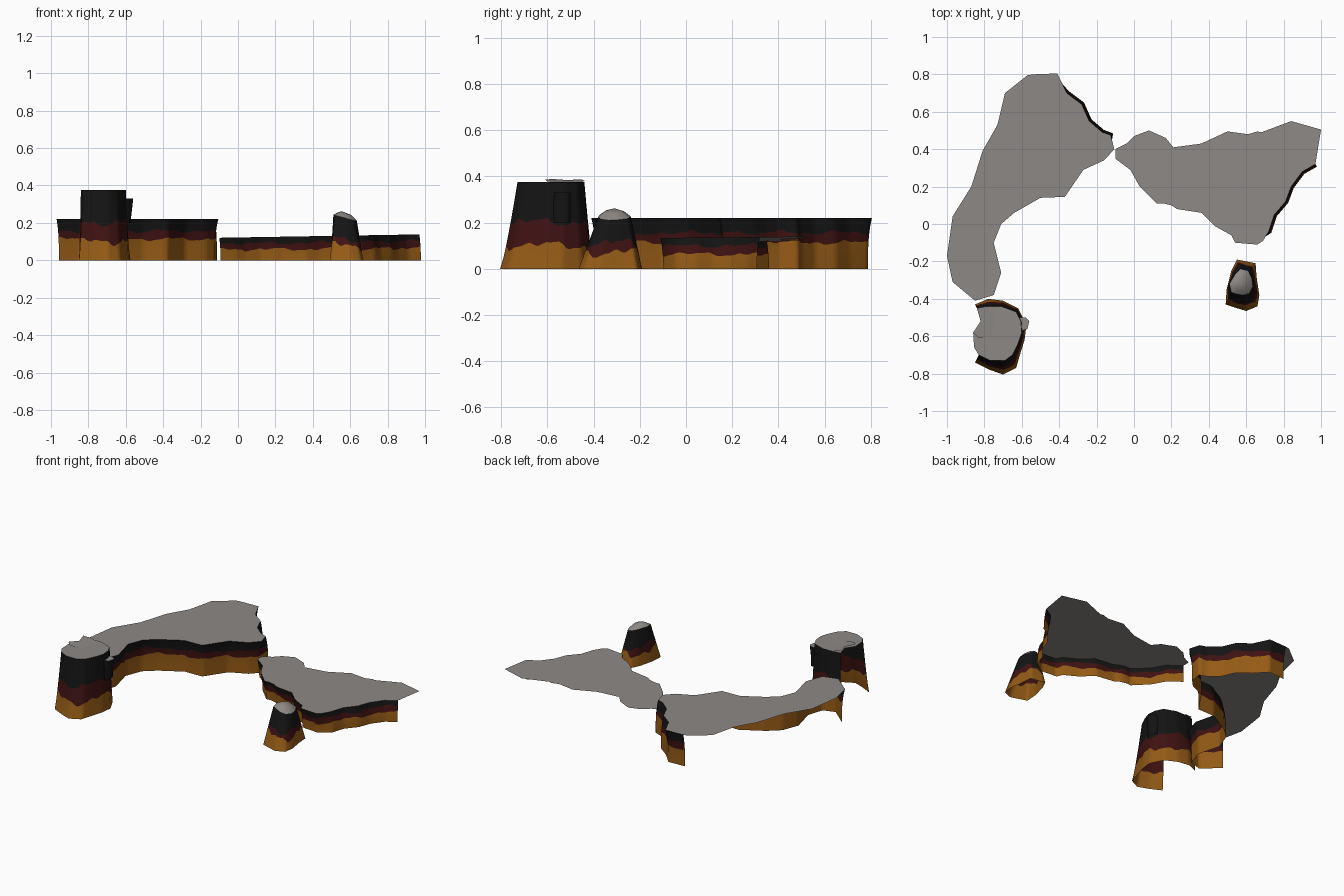
import bpy, bmesh, math
from mathutils import Vector

if "Cube" in bpy.data.objects:
    bpy.data.objects.remove(bpy.data.objects["Cube"])


def colour(name, rgb):
    m = bpy.data.materials.new(name)
    m.diffuse_color = (*rgb, 1)
    m.use_nodes = True
    m.node_tree.nodes["Principled BSDF"].inputs["Base Color"].default_value = m.diffuse_color
    return m


GREY = colour("grey_stone", (0.27, 0.25, 0.235))
ORANGE = colour("ochre_rock", (0.30, 0.105, 0.008))
RED = colour("dark_red_rock", (0.05, 0.006, 0.006))
BLACK = colour("black_rock", (0.007, 0.007, 0.007))


def finish(name, bm, mats, smooth=True):
    me = bpy.data.meshes.new(name)
    bm.to_mesh(me)
    bm.free()
    for m in mats:
        me.materials.append(m)
    ob = bpy.data.objects.new(name, me)
    bpy.context.collection.objects.link(ob)
    for p in me.polygons:
        p.use_smooth = smooth
    return ob


def sheet(name, pts, zf):
    """Flat stone top from an outline."""
    bm = bmesh.new()
    bm.faces.new([bm.verts.new((x, y, zf(x))) for x, y in pts])
    return finish(name, bm, [GREY], False)


def wave(s, k):
    return (math.sin(17 * s + k) + 0.7 * math.sin(41 * s + 2 * k) + 0.4 * math.sin(83 * s)) / 2.1


def cliff(name, base, top, zf, ochre, red, wobble, power, closed=False):
    """Banded rock wall lofted from a base path to a top path."""
    n = len(base)
    cols, s = [], 0.0
    for i in range(n if closed else n - 1):
        j = (i + 1) % n
        b0, b1, t0, t1 = (Vector(p) for p in (base[i], base[j], top[i], top[j]))
        length = max((t1 - t0).length, (b1 - b0).length)
        steps = max(2, round(length / 0.02))
        for k in range(steps):
            cols.append((b0.lerp(b1, k / steps), t0.lerp(t1, k / steps), s + length * k / steps))
        s += length
    if not closed:
        cols.append((Vector(base[-1]), Vector(top[-1]), s))
    bm = bmesh.new()
    grid = []
    for b, t, s in cols:
        o = ochre + wobble * wave(s, 1.0)
        r = max(o + 0.05, red + wobble * wave(s, 2.3))
        col = []
        for f in (0, o / 2, o, r, (r + 1) / 2, (r + 3) / 4, 1):
            p = b.lerp(t, f ** power)
            col.append(bm.verts.new((p.x, p.y, f * zf(t.x))))
        grid.append(col)
    pairs = list(zip(grid, grid[1:]))
    if closed:
        pairs.append((grid[-1], grid[0]))
    for a, c in pairs:
        for k, m in enumerate((0, 0, 1, 2, 2, 2)):
            f = bm.faces.new((a[k], c[k], c[k + 1], a[k + 1]))
            f.material_index = m
    return finish(name, bm, [ORANGE, RED, BLACK])


def shifted(pts, offs):
    """Move each point of an open anticlockwise path outwards."""
    out = []
    for i, (x, y) in enumerate(pts):
        a, b = pts[max(i - 1, 0)], pts[min(i + 1, len(pts) - 1)]
        d = Vector((b[0] - a[0], b[1] - a[1])).normalized()
        out.append((x + d.y * offs[i], y - d.x * offs[i]))
    return out


# High plateau: walls on the inner and north-east sides, open at the back
high_wall = [(-.97, -.31), (-.85, -.41), (-.75, -.38), (-.71, -.26), (-.75, -.10), (-.71, 0),
             (-.64, .06), (-.5, .14), (-.37, .145), (-.27, .29), (-.16, .34), (-.105, .40),
             (-.125, .475), (-.17, .49), (-.24, .55), (-.28, .64), (-.36, .70), (-.41, .805),
             (-.54, .80)]
high_back = [(-.57, .795), (-.69, .70), (-.73, .53), (-.81, .39), (-.87, .20), (-.97, .04), (-1, -.17)]
high_z = lambda x: 0.22
sheet("high_plateau_top", high_wall + high_back, high_z)
cliff("high_plateau_cliff", shifted(high_wall, [-.02] * 12 + [.016] * 5 + [-.02] * 2),
      high_wall, high_z, 0.52, 0.71, 0.06, 3)

# Low plateau: walls along the front and east
low_wall = [(-.10, .35), (-.02, .29), (.03, .20), (.12, .11), (.16, .11), (.20, .10), (.23, .08),
            (.36, .06), (.43, -.01), (.52, -.06), (.54, -.10), (.66, -.11), (.69, -.09), (.72, -.04),
            (.75, .05), (.81, .12), (.84, .20), (.90, .28), (.97, .32)]
low_back = [(1, .505), (.84, .55), (.68, .49), (.66, .495), (.61, .48), (.5, .495), (.36, .43),
            (.21, .41), (.17, .46), (.08, .50), (.0, .47), (-.04, .43), (-.10, .40)]
low_z = lambda x: 0.122 + 0.017 * x
sheet("low_plateau_top", low_wall + low_back, low_z)
cliff("low_plateau_cliff", shifted(low_wall, [-.012] * 13 + [.016] * 6),
      low_wall, low_z, 0.47, 0.74, 0.09, 2)

# Tall tower, open on its west side
tower_base = [(-.85, -.74), (-.77, -.78), (-.70, -.805), (-.63, -.77), (-.61, -.70), (-.585, -.62),
              (-.575, -.54), (-.62, -.45), (-.70, -.41), (-.78, -.40), (-.85, -.43)]
tower_top = [(-.83, -.70), (-.77, -.73), (-.69, -.73), (-.65, -.70), (-.62, -.64), (-.60, -.58),
             (-.605, -.52), (-.63, -.47), (-.71, -.44), (-.78, -.44), (-.84, -.45)]
cliff("tower_cliff", tower_base, tower_top, lambda x: 0.375, 0.27, 0.54, 0.07, 0.8)
sheet("tower_top", tower_top + [(-.82, -.52), (-.86, -.58), (-.855, -.66)], lambda x: 0.375)
sheet("tower_top_slab", [(-.86, -.58), (-.83, -.61), (-.76, -.60), (-.74, -.52), (-.75, -.45),
                         (-.79, -.44), (-.84, -.45), (-.82, -.52)], lambda x: 0.375 - 0.12 * (x + 0.74))

# Small ledge on the tower's east side
ledge = [(-.62, -.58), (-.57, -.56), (-.56, -.52), (-.58, -.50), (-.62, -.50)]
sheet("tower_ledge_top", ledge, lambda x: 0.33)
bm = bmesh.new()
low = [bm.verts.new((x * .5 - .295, y, .20)) for x, y in ledge]
high = [bm.verts.new((x, y, .33)) for x, y in ledge]
for i in range(4):
    bm.faces.new((low[i], low[i + 1], high[i + 1], high[i]))
finish("tower_ledge", bm, [BLACK])

# Small standing rock with a sloping domed cap
rock_base = [(.49, -.43), (.55, -.45), (.60, -.465), (.66, -.44), (.67, -.38), (.655, -.28),
             (.65, -.21), (.55, -.19), (.52, -.25), (.495, -.35)]
rock_top = [(.52, -.365), (.55, -.375), (.58, -.38), (.615, -.37), (.635, -.33), (.63, -.29),
            (.61, -.25), (.57, -.24), (.54, -.27), (.51, -.32)]
rock_z = lambda x: 0.24 - 0.25 * (x - 0.52)
cliff("small_rock_cliff", rock_base, rock_top, rock_z, 0.34, 0.52, 0.13, 1.0, closed=True)
bm = bmesh.new()
rim = [bm.verts.new((x, y, rock_z(x))) for x, y in rock_top]
ring = [bm.verts.new((.56 + (x - .56) * .6, -.31 + (y + .31) * .6, rock_z(x) * .4 + .6 * .25 + .008))
        for x, y in rock_top]
for i in range(10):
    j = (i + 1) % 10
    bm.faces.new((rim[i], rim[j], ring[j], ring[i]))
peak = bm.verts.new((.555, -.31, .262))
for i in range(10):
    bm.faces.new((ring[i], ring[(i + 1) % 10], peak))
finish("small_rock_cap", bm, [GREY])
